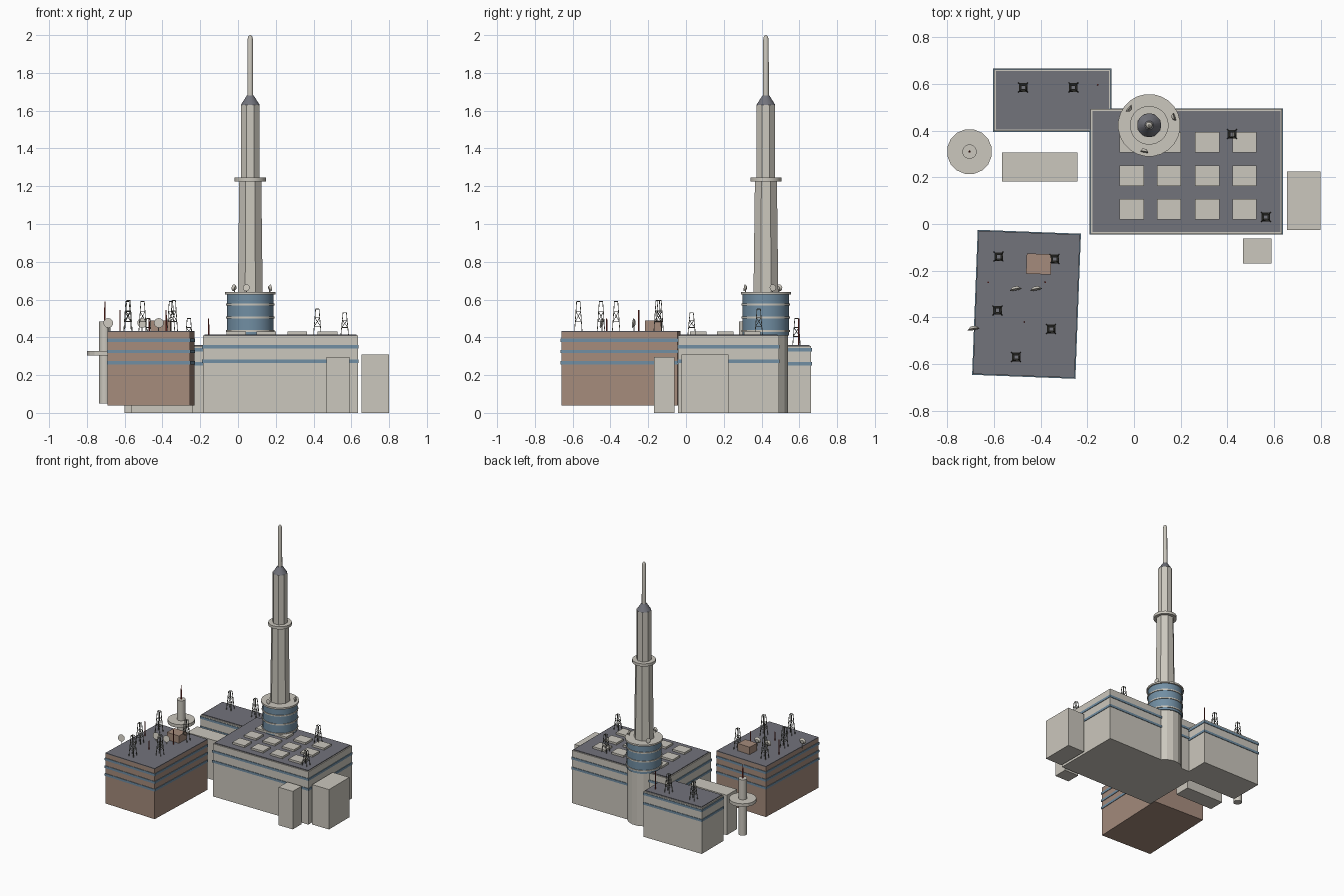
import bpy, bmesh, math
from mathutils import Vector, Matrix

if "Cube" in bpy.data.objects:
    bpy.data.objects.remove(bpy.data.objects["Cube"])


def material(name, r, g, b):
    m = bpy.data.materials.new(name)
    lin = [((c / 255 + 0.055) / 1.055) ** 2.4 for c in (r, g, b)]
    m.diffuse_color = (*lin, 1)
    m.use_nodes = True
    m.node_tree.nodes["Principled BSDF"].inputs["Base Color"].default_value = m.diffuse_color
    return m


BEIGE = material("beige concrete", 203, 199, 189)
ROOF = material("grey roof", 114, 115, 123)
BROWN = material("brown brick", 165, 139, 124)
BLUE = material("blue glass", 113, 142, 163)
STEEL = material("steel", 120, 120, 112)
RED = material("red mast", 150, 60, 52)


def finish(name, bm, mat, smooth=False):
    bmesh.ops.recalc_face_normals(bm, faces=bm.faces)
    me = bpy.data.meshes.new(name)
    bm.to_mesh(me)
    bm.free()
    me.materials.append(mat)
    ob = bpy.data.objects.new(name, me)
    bpy.context.collection.objects.link(ob)
    if smooth:
        bpy.ops.object.select_all(action='DESELECT')
        ob.select_set(True)
        bpy.context.view_layer.objects.active = ob
        bpy.ops.object.shade_smooth_by_angle(angle=math.radians(30))
    return ob


def box(name, x0, x1, y0, y1, z0, z1, mat, turn=0):
    bm = bmesh.new()
    mid = Vector(((x0 + x1) / 2, (y0 + y1) / 2, (z0 + z1) / 2))
    mtx = (Matrix.Translation(mid) @ Matrix.Rotation(turn, 4, 'Z')
           @ Matrix.Diagonal((x1 - x0, y1 - y0, z1 - z0, 1)))
    bmesh.ops.create_cube(bm, size=1, matrix=mtx)
    return finish(name, bm, mat)


def lathe(name, x, y, profile, mat, sides=24, smooth=False):
    """Stack of (radius, z) rings with closed ends, one flat side facing the front."""
    bm = bmesh.new()
    rings = []
    for r, z in profile:
        rings.append([bm.verts.new((x + r * math.cos(a), y + r * math.sin(a), z))
                      for a in (2 * math.pi * (i + 0.5) / sides for i in range(sides))])
    for low, high in zip(rings, rings[1:]):
        for i in range(sides):
            j = (i + 1) % sides
            bm.faces.new((low[i], low[j], high[j], high[i]))
    bm.faces.new(rings[0])
    bm.faces.new(rings[-1])
    return finish(name, bm, mat, smooth)


def strut(bm, a, b, r):
    a, b = Vector(a), Vector(b)
    d = b - a
    mtx = Matrix.Translation((a + b) / 2) @ d.to_track_quat('Z', 'Y').to_matrix().to_4x4()
    bmesh.ops.create_cone(bm, cap_ends=True, segments=4, radius1=r, radius2=r,
                          depth=d.length, matrix=mtx)


def lattice(name, x, y, z0, z1):
    """Tapered four-legged open frame with rungs and braces."""
    bm = bmesh.new()
    corners = [(-1, -1), (1, -1), (1, 1), (-1, 1)]

    def pt(k, t):
        w = 0.020 * (1 - t) + 0.009 * t
        cx, cy = corners[k % 4]
        return (x + cx * w, y + cy * w, z0 + (z1 - z0) * t)
    for k in range(4):
        strut(bm, pt(k, 0), pt(k, 1), 0.0025)
        for t in (0.33, 0.66, 1):
            strut(bm, pt(k, t), pt(k + 1, t), 0.002)
        strut(bm, pt(k, 0.33), pt(k + 1, 0.66), 0.0015)
    finish(name, bm, STEEL)


def dish(name, x, y, z, r, heading, foot):
    """Shallow round reflector on a thin post."""
    bm = bmesh.new()
    out = Vector((math.cos(heading), math.sin(heading), 0.15))
    mtx = Matrix.Translation((x, y, z)) @ out.to_track_quat('Z', 'Y').to_matrix().to_4x4()
    bmesh.ops.create_cone(bm, cap_ends=True, segments=16, radius1=r * 0.5, radius2=r,
                          depth=0.012, matrix=mtx)
    strut(bm, (x, y, foot), (x, y, z), 0.003)
    finish(name, bm, BEIGE)


def building(name, x0, x1, y0, y1, z0, z1, wall, bands, rim, turn=0):
    """Block with window bands and a roof plate."""
    box(name + "_walls", x0, x1, y0, y1, z0, z1, wall, turn)
    for z in bands:
        box(name + "_window_band", x0 - .004, x1 + .004, y0 - .004, y1 + .004,
            z - .009, z + .009, BLUE, turn)
    box(name + "_roof", x0 + rim, x1 - rim, y0 + rim, y1 - rim, z1, z1 + .006, ROOF, turn)


# Three main blocks
TURN = math.radians(-2.2)
building("main_hall", -.186, .635, -.042, .492, 0, .41, BEIGE, (.35, .273), .008)
building("rear_wing", -.6, -.1, .398, .663, 0, .354, BEIGE, (.335, .26), .008)
building("brick_block", -.678, -.243, -.651, -.037, .04, .427, BROWN, (.385, .325, .265), 0, TURN)

# Side annexes, link and rooftop hut
box("east_annex", .655, .8, -.025, .225, 0, .31, BEIGE)
box("front_annex", .468, .59, -.17, -.062, 0, .295, BEIGE)
box("link_block", -.565, -.242, .182, .306, 0, .31, BEIGE)
box("roof_hut", -.461, -.355, -.215, -.128, .43, .49, BROWN, TURN)

# Skylight grid
for cx in (-.01, .15, .314, .474):
    for cy in (.064, .207, .35):
        box("skylight", cx - .052, cx + .052, cy - .044, cy + .044, .41, .431, BEIGE)

# Great tower
TX, TY = .065, .423
lathe("tower_base", TX, TY, [(.118, 0), (.118, .42)], BEIGE, 16)
lathe("tower_glass_drum", TX, TY, [(.124, .41), (.124, .63)], BLUE, 24, True)
for z in (.433, .505, .573):
    lathe("drum_ring", TX, TY, [(.129, z - .005), (.129, z + .005)], BEIGE, 24, True)
lathe("drum_deck", TX, TY, [(.134, .626), (.134, .639)], BEIGE, 24, True)
lathe("tower_lower_shaft", TX, TY, [(.071, .635), (.063, 1.235)], BEIGE, 8)
lathe("tower_collar", TX, TY, [(.083, 1.225), (.083, 1.246)], BEIGE, 24, True)
lathe("tower_upper_shaft", TX, TY, [(.053, 1.24), (.053, 1.63)], BEIGE, 8)
lathe("tower_cone", TX, TY, [(.051, 1.63), (.019, 1.68)], ROOF, 16, True)
lathe("tower_mast", TX, TY, [(.016, 1.67), (.015, 1.975), (.011, 1.992), (.003, 2)],
      BEIGE, 16, True)

# Small lookout tower
lathe("lookout_shaft", -.705, .31, [(.031, .05), (.031, .483)], BEIGE, 16, True)
lathe("lookout_disc", -.705, .31, [(.097, .303), (.097, .328)], BEIGE, 16)
lathe("lookout_antenna", -.705, .31, [(.005, .48), (.003, .59)], RED, 6)

# Open frame masts on the roofs
for x, y, top in ((-.58, -.14, .595), (-.34, -.15, .595), (-.585, -.37, .59),
                  (-.355, -.45, .59), (-.505, -.57, .59)):
    lattice("brick_block_lattice", x, y, .43, top)
for x in (-.475, -.26):
    lattice("rear_wing_lattice", x, .585, .358, .5)
lattice("main_hall_lattice", .565, .03, .414, .53)
lattice("main_hall_lattice", .42, .385, .414, .55)

# Slim red poles
for x, y, z, top in ((-.625, -.25, .43, .545), (-.38, -.25, .43, .545),
                     (-.47, -.42, .43, .5), (-.155, .597, .357, .5)):
    lathe("red_pole", x, y, [(.004, z), (.003, top)], RED, 6)

# Dishes on the brick roof and the drum deck
for x, y in ((-.688, -.445), (-.508, -.275), (-.42, -.275)):
    dish("roof_dish", x, y, .475, .026, math.radians(-80), .42)
for x, y in ((-.018, .492), (.168, .458), (.045, .315)):
    dish("deck_dish", x, y, .662, .018, math.atan2(y - TY, x - TX), .635)
